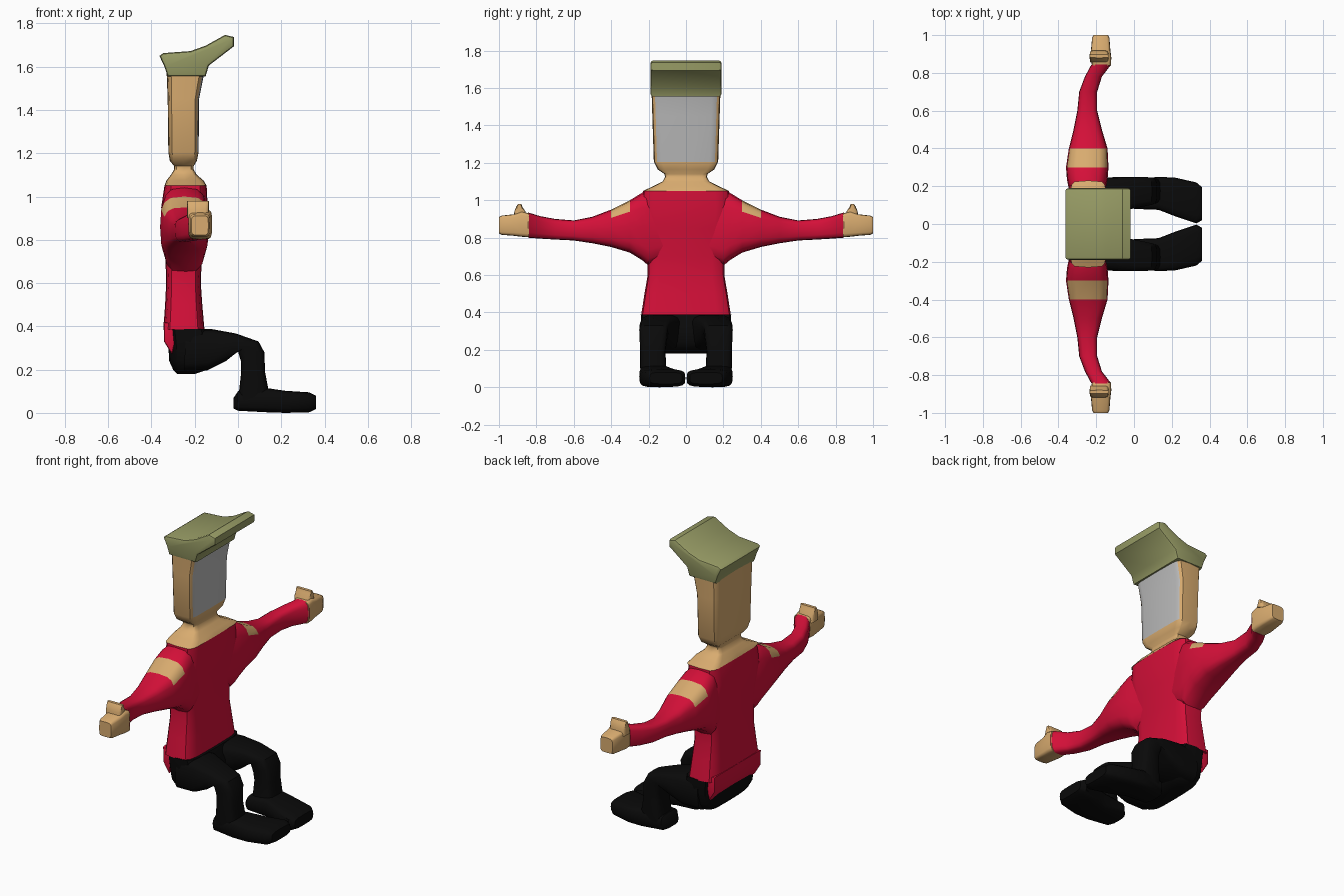
import bpy, bmesh, math
from mathutils import Vector

cube = bpy.data.objects.get("Cube")
if cube:
    bpy.data.objects.remove(cube, do_unlink=True)


def material(name, rgb):
    m = bpy.data.materials.new(name)
    m.use_nodes = True
    m.diffuse_color = (*rgb, 1)
    m.node_tree.nodes["Principled BSDF"].inputs["Base Color"].default_value = (*rgb, 1)
    return m


RED = material("shirt red", (0.66, 0.005, 0.04))
SKIN = material("skin tan", (0.69, 0.41, 0.16))
OLIVE = material("hair olive", (0.31, 0.33, 0.13))
GREY = material("face grey", (0.50, 0.50, 0.50))
BLACK = material("trouser black", (0.003, 0.003, 0.003))


def finish(name, bm, mats, rule=None, angle=40):
    bmesh.ops.recalc_face_normals(bm, faces=bm.faces)
    bm.normal_update()
    if rule:
        for f in bm.faces:
            f.material_index = rule(f.calc_center_median(), f.normal)
    mesh = bpy.data.meshes.new(name)
    bm.to_mesh(mesh)
    bm.free()
    obj = bpy.data.objects.new(name, mesh)
    bpy.context.collection.objects.link(obj)
    for m in mats:
        mesh.materials.append(m)
    bpy.ops.object.select_all(action='DESELECT')
    obj.select_set(True)
    bpy.context.view_layer.objects.active = obj
    bpy.ops.object.shade_smooth_by_angle(angle=math.radians(angle))
    return obj


def loft(name, sections, mats, power=0.5, rule=None, n=16):
    """Skin rounded-box rings, each given as (centre, half axis u, half axis v)."""
    bm = bmesh.new()
    rings = []
    for c, u, v in sections:
        ring = []
        for i in range(n):
            a = 2 * math.pi * i / n
            k, s = (math.copysign(abs(t) ** power, t) if abs(t) > 1e-6 else 0
                    for t in (math.cos(a), math.sin(a)))
            ring.append(bm.verts.new(c + u * k + v * s))
        rings.append(ring)
    for a, b in zip(rings, rings[1:]):
        for i in range(n):
            j = (i + 1) % n
            bm.faces.new((a[i], a[j], b[j], b[i]))
    bm.faces.new(rings[0])
    bm.faces.new(rings[-1])
    return finish(name, bm, mats, rule)


def span(x1, z1, x2, z2, y1, y2):
    """Ring through two side-profile points, with a width range in y."""
    return (Vector((x1 + x2, y1 + y2, z1 + z2)) / 2,
            Vector((x2 - x1, 0, z2 - z1)) / 2, Vector((0, y2 - y1, 0)) / 2)


def level(z, x1, x2, w):
    return span(x1, z, x2, z, -w, w)


def slice_y(y, x1, x2, z1, z2):
    return (Vector(((x1 + x2) / 2, y, (z1 + z2) / 2)),
            Vector(((x2 - x1) / 2, 0, 0)), Vector((0, 0, (z2 - z1) / 2)))


def prism(name, profile, w, mat, bevel):
    """Side profile extruded across y with rounded edges."""
    bm = bmesh.new()
    a, b = ([bm.verts.new((x, y, z)) for x, z in profile] for y in (-w, w))
    bm.faces.new(a)
    bm.faces.new(b)
    for i in range(len(a)):
        j = (i + 1) % len(a)
        bm.faces.new((a[i], a[j], b[j], b[i]))
    caps = [e for e in bm.edges if len({v.co.y for v in e.verts}) == 1]
    bmesh.ops.recalc_face_normals(bm, faces=bm.faces)
    bmesh.ops.bevel(bm, geom=caps, offset=bevel, segments=2, profile=0.5, affect='EDGES')
    return finish(name, bm, [mat], angle=35)


# Head and neck, with the grey face on the +x side
loft("head", [level(*s) for s in (
    (1.05, -0.34, -0.145, 0.23), (1.075, -0.33, -0.16, 0.175),
    (1.10, -0.31, -0.19, 0.125), (1.125, -0.295, -0.205, 0.112),
    (1.14, -0.295, -0.205, 0.115), (1.165, -0.315, -0.19, 0.152),
    (1.205, -0.322, -0.182, 0.172), (1.45, -0.325, -0.18, 0.18),
    (1.575, -0.33, -0.155, 0.184))], [SKIN, GREY], 0.3,
    lambda c, n: int(n.x > 0.8 and 1.21 < c.z < 1.57))

# Swept hair
prism("hair", [(-0.325, 1.555), (-0.34, 1.60), (-0.363, 1.65), (-0.345, 1.663),
               (-0.22, 1.672), (-0.15, 1.697), (-0.06, 1.747), (-0.018, 1.737),
               (-0.018, 1.695), (-0.135, 1.605), (-0.15, 1.555)], 0.19, OLIVE, 0.014)

# Shirt body and the tail at the back
loft("shirt_body", [level(*s) for s in (
    (0.385, -0.345, -0.155, 0.24), (0.5, -0.337, -0.165, 0.222),
    (0.6, -0.332, -0.172, 0.205), (0.7, -0.335, -0.168, 0.205),
    (0.85, -0.348, -0.15, 0.225), (0.95, -0.355, -0.14, 0.235),
    (1.05, -0.34, -0.145, 0.23))], [RED], 0.4)
prism("shirt_tail", [(-0.344, 0.42), (-0.342, 0.33), (-0.305, 0.27), (-0.27, 0.41)],
      0.22, RED, 0.01)

# Hips
loft("hips", [level(*s) for s in (
    (0.18, -0.28, -0.2, 0.15), (0.2, -0.30, -0.14, 0.2), (0.24, -0.318, -0.11, 0.225),
    (0.31, -0.322, -0.11, 0.238), (0.388, -0.325, -0.14, 0.242))], [BLACK], 0.45)

for side, s in (("left", 1), ("right", -1)):
    # Sleeve with a bare band on top of the upper arm
    loft(side + "_sleeve", [slice_y(s * y, *r) for y, *r in (
        (0.12, -0.33, -0.16, 0.68, 1.03), (0.2, -0.348, -0.147, 0.65, 1.045),
        (0.235, -0.355, -0.14, 0.68, 1.04), (0.30, -0.36, -0.135, 0.72, 1.0),
        (0.40, -0.345, -0.14, 0.75, 0.95), (0.50, -0.32, -0.17, 0.77, 0.912),
        (0.60, -0.30, -0.195, 0.785, 0.892), (0.70, -0.29, -0.195, 0.79, 0.9),
        (0.78, -0.26, -0.17, 0.795, 0.915), (0.845, -0.225, -0.12, 0.80, 0.935))],
        [RED, SKIN], 0.6,
        lambda c, n: int(0.3 < abs(c.y) < 0.4 and n.z > 0.3))

    # Hand and thumb
    loft(side + "_hand", [slice_y(s * y, *r) for y, *r in (
        (0.84, -0.222, -0.122, 0.802, 0.93), (0.88, -0.23, -0.12, 0.805, 0.94),
        (0.92, -0.228, -0.125, 0.81, 0.925), (0.985, -0.222, -0.13, 0.815, 0.918),
        (1.0, -0.215, -0.137, 0.822, 0.91))], [SKIN], 0.35)
    loft(side + "_thumb", [span(-0.235, z, -0.135, z, s * a, s * b) for z, a, b in (
        (0.90, 0.85, 0.92), (0.94, 0.858, 0.918), (0.965, 0.875, 0.908),
        (0.98, 0.88, 0.898))], [SKIN], 0.4)

    # Thigh and shin
    loft(side + "_leg", [span(*p, s * a, s * b) for *p, a, b in (
        (-0.24, 0.388, -0.25, 0.19, 0.01, 0.24), (-0.12, 0.387, -0.14, 0.197, 0.03, 0.247),
        (-0.01, 0.367, -0.055, 0.24, 0.075, 0.25), (0.095, 0.33, 0.0, 0.285, 0.095, 0.25),
        (0.122, 0.28, 0.013, 0.24, 0.10, 0.248), (0.125, 0.19, 0.015, 0.19, 0.11, 0.245),
        (0.14, 0.11, 0.005, 0.1, 0.105, 0.245), (0.14, 0.05, 0.0, 0.05, 0.1, 0.24))],
        [BLACK], 0.5)

    # Foot, toeing inward
    loft(side + "_foot", [span(x, z1, x, z2, s * a, s * b) for x, z1, z2, a, b in (
        (-0.02, 0.07, 0.02, 0.1, 0.21), (0.0, 0.1, 0.01, 0.08, 0.235),
        (0.13, 0.115, 0.003, 0.075, 0.25), (0.22, 0.102, 0.0, 0.04, 0.245),
        (0.33, 0.095, 0.003, 0.003, 0.22), (0.36, 0.08, 0.018, 0.02, 0.195))],
        [BLACK], 0.5)
